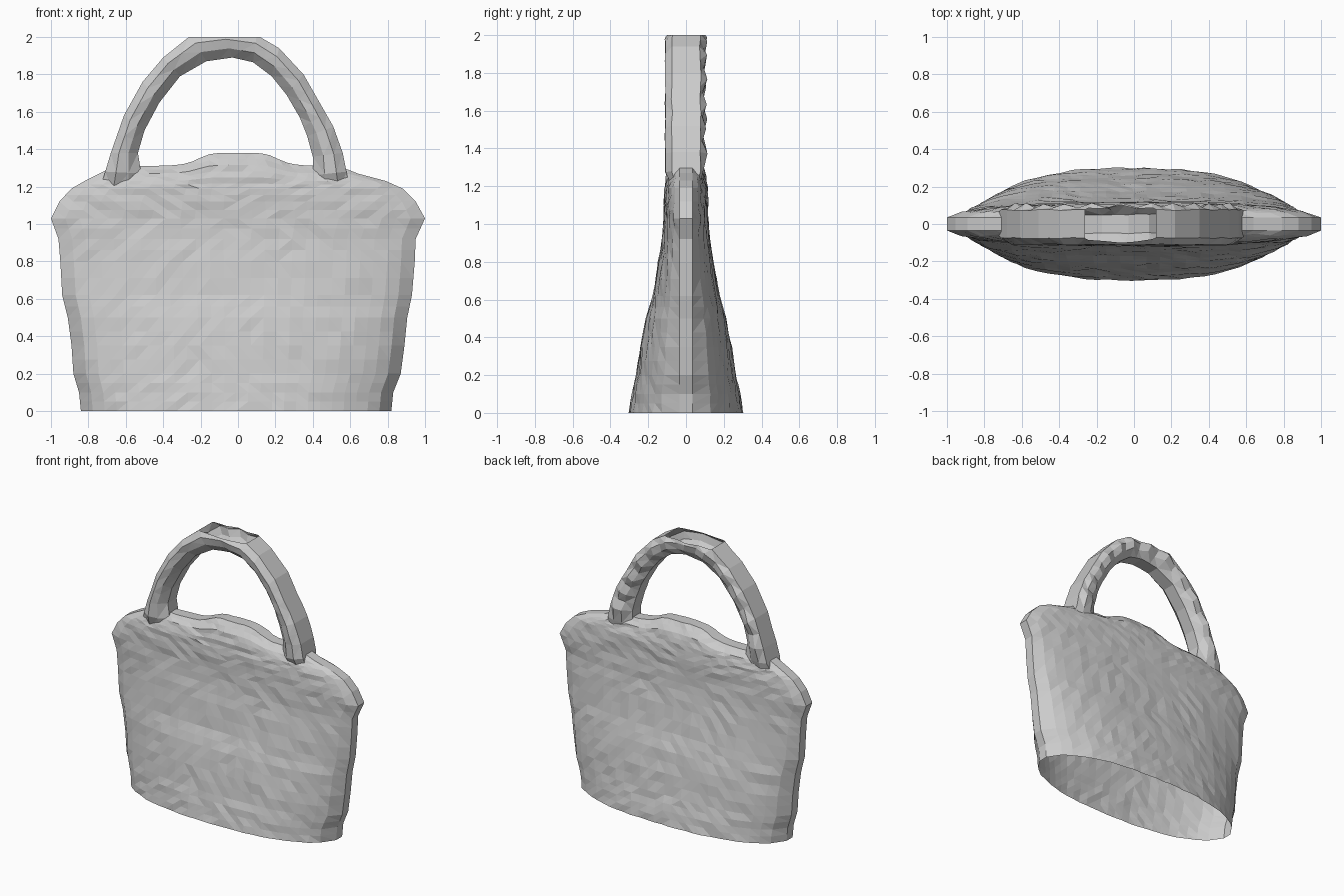
import bpy
import bmesh
import random
from mathutils import Vector

random.seed(4)

default_cube = bpy.data.objects.get("Cube")
if default_cube:
    bpy.data.objects.remove(default_cube, do_unlink=True)

grey = bpy.data.materials.new("plain grey")
grey.use_nodes = True
grey.diffuse_color = (0.6, 0.6, 0.6, 1)
grey.node_tree.nodes["Principled BSDF"].inputs["Base Color"].default_value = grey.diffuse_color


def with_midpoints(rows, gap):
    """Insert a halfway row wherever the spacing of neighbours exceeds the gap."""
    result = [rows[0]]
    for before, after in zip(rows, rows[1:]):
        if abs(after[0] - before[0]) + abs(after[1] - before[1]) > gap:
            result.append(tuple((a + b) / 2 for a, b in zip(before, after)))
        result.append(after)
    return result


def loft(bm, rings):
    """Join equal closed rings of points into a skin with open ends."""
    loops = [[bm.verts.new(point) for point in ring] for ring in rings]
    for lower, upper in zip(loops, loops[1:]):
        for i in range(len(lower)):
            j = (i + 1) % len(lower)
            bm.faces.new((lower[i], lower[j], upper[j], upper[i]))
    return loops


def finish(bm, name):
    bmesh.ops.triangulate(bm, faces=bm.faces[:])
    bmesh.ops.recalc_face_normals(bm, faces=bm.faces[:])
    mesh = bpy.data.meshes.new(name)
    bm.to_mesh(mesh)
    bm.free()
    mesh.materials.append(grey)
    obj = bpy.data.objects.new(name, mesh)
    bpy.context.collection.objects.link(obj)
    return obj


# Bag body: lens-shaped sections given as height, right end, left end, half depth
SECTIONS = [
    (0, -.84, .82, .3), (.1, -.85, .83, .285), (.2, -.88, .87, .262),
    (.35, -.89, .89, .24), (.5, -.91, .905, .21), (.62, -.94, .93, .175),
    (.8, -.95, .945, .145), (.92, -.96, .95, .125), (1.03, -1, 1, .115),
    (1.12, -.955, .95, .115), (1.19, -.89, .88, .112), (1.23, -.82, .79, .105),
    (1.27, -.74, .64, .09), (1.31, -.66, .54, .04),
]
COLUMNS = 26
EDGE = 0.035


def body_ring(height, x_min, x_max, depth):
    front, back = [], []
    for i in range(COLUMNS + 1):
        t = 2 * i / COLUMNS - 1
        x = (x_min + x_max) / 2 + t * (x_max - x_min) / 2
        half = EDGE + (depth - EDGE) * (1 - abs(t) ** 2.5) ** 0.6
        # The middle of the rim swells upward
        swell = max(0, (height - 1.2) / 0.11) * 0.07 / (1 + (x / 0.22) ** 6)
        for side, sign in ((front, -1), (back, 1)):
            rough = random.uniform(-1, 1) * 0.005 if abs(t) < 1 else 0
            side.append((x, sign * (half + rough), height + swell))
    return front + back[::-1]


bm = bmesh.new()
loops = loft(bm, [body_ring(*s) for s in with_midpoints(SECTIONS, 0.1)])
# Close the rim, leaving the underside open
rim = loops[-1]
last = len(rim) - 1
for i in range(COLUMNS):
    bm.faces.new((rim[i], rim[i + 1], rim[last - i - 1], rim[last - i]))
finish(bm, "bag_body")

# Handle: pairs of outer and inner points along the arch
ARCH = [
    (-.74, 1.18, -.5, 1.16), (-.68, 1.38, -.535, 1.38), (-.61, 1.58, -.5, 1.5),
    (-.51, 1.76, -.42, 1.65), (-.4, 1.89, -.31, 1.79), (-.25, 2.01, -.17, 1.87),
    (-.08, 2.03, -.03, 1.89), (.1, 2.01, .08, 1.865), (.22, 1.94, .18, 1.79),
    (.35, 1.8, .26, 1.69), (.43, 1.66, .33, 1.57), (.51, 1.52, .37, 1.47),
    (.56, 1.38, .4, 1.36), (.6, 1.18, .4, 1.16),
]
PROFILE = [(0, .075), (.3, .11), (.65, .1), (1, .05)]
stations = with_midpoints(ARCH, 0.01)
rings = []
for n, (outer_x, outer_z, inner_x, inner_z) in enumerate(stations):
    outer = Vector((outer_x, 0, outer_z))
    inner = Vector((inner_x, 0, inner_z))
    taper = 0.6 if n in (0, len(stations) - 1) else 1
    ring = []
    for sign, points in ((-1, PROFILE), (1, PROFILE[::-1])):
        for across, y in points:
            # The back of the handle is notched
            notch = 0.02 if sign > 0 and n % 2 and 0 < across < 1 else 0
            point = outer.lerp(inner, across)
            point.y = sign * (y - notch) * taper + random.uniform(-1, 1) * 0.004
            ring.append(point)
    rings.append(ring)

bm = bmesh.new()
loft(bm, rings)
# Slice off the crown, which leaves an oval opening
bmesh.ops.bisect_plane(bm, geom=bm.verts[:] + bm.edges[:] + bm.faces[:],
                       plane_co=(0, 0, 2), plane_no=(0, 0, 1), clear_outer=True)
finish(bm, "handle")
